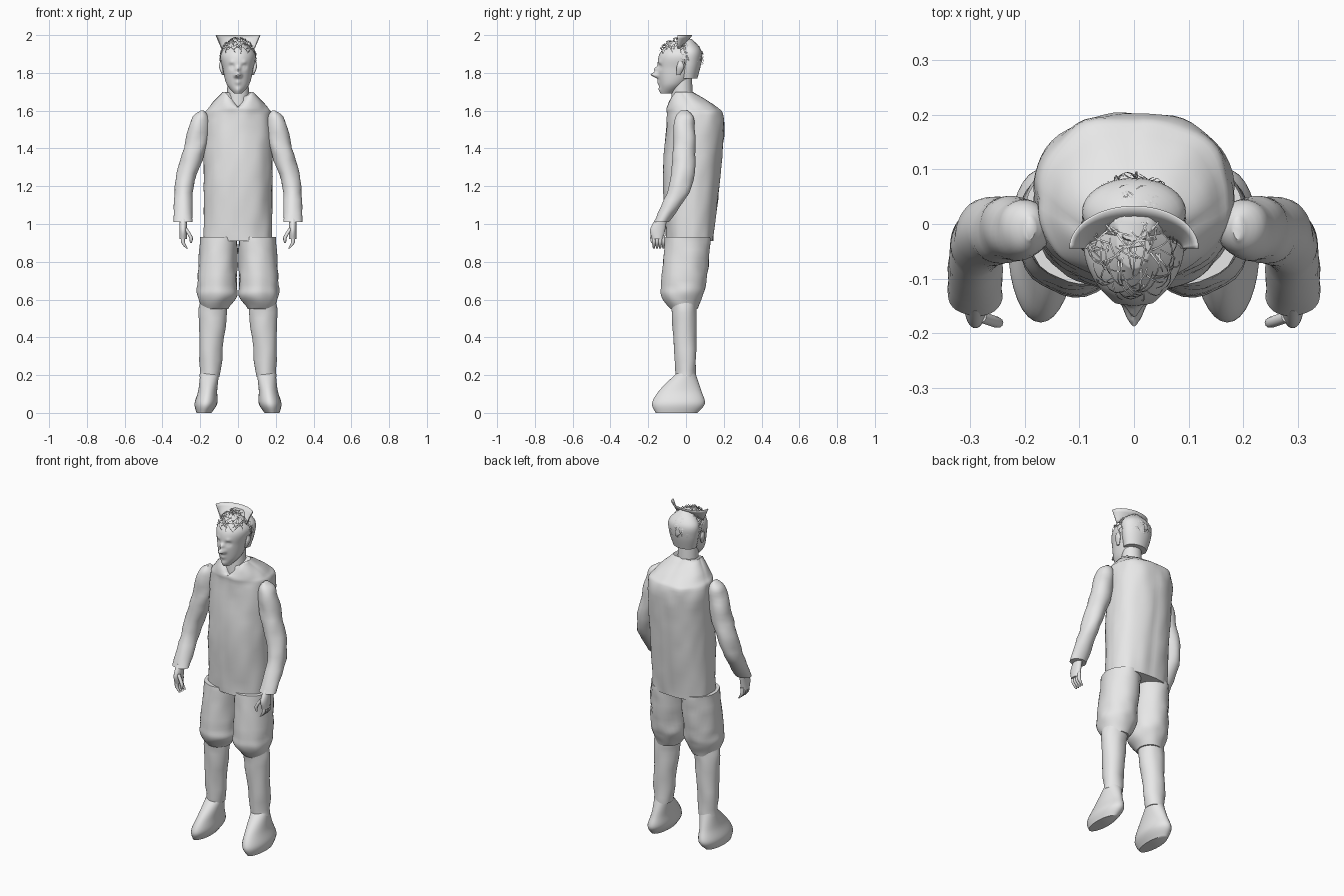
import bpy
import bmesh
import random
from math import cos, sin, pi, exp, radians
from mathutils import Vector, noise

random.seed(4)
if "Cube" in bpy.data.objects:
    bpy.data.objects.remove(bpy.data.objects["Cube"])

GREY = (.8, .8, .8, 1)
grey = bpy.data.materials.new("plain_grey")
grey.use_nodes = True
grey.diffuse_color = GREY
grey.node_tree.nodes["Principled BSDF"].inputs["Base Color"].default_value = GREY


def finish(name, bm):
    """Turn a bmesh into a smooth shaded object."""
    bmesh.ops.recalc_face_normals(bm, faces=bm.faces)
    mesh = bpy.data.meshes.new(name)
    bm.to_mesh(mesh)
    bm.free()
    mesh.materials.append(grey)
    obj = bpy.data.objects.new(name, mesh)
    bpy.context.collection.objects.link(obj)
    bpy.ops.object.select_all(action="DESELECT")
    obj.select_set(True)
    bpy.context.view_layer.objects.active = obj
    bpy.ops.object.shade_smooth_by_angle(angle=radians(50))
    return obj


def bridge(bm, first, second, closed):
    """Join two rows of vertices with quads."""
    count = len(first)
    for k in range(count if closed else count - 1):
        n = (k + 1) % count
        bm.faces.new((first[k], first[n], second[n], second[k]))


def refine(rows, steps):
    """Smoothly add cross-sections between the given ones."""
    rows = [Vector(row) for row in rows]
    result = []
    for i, (start, end) in enumerate(zip(rows, rows[1:])):
        lead = (end - rows[max(i - 1, 0)]) / 2
        tail = (rows[min(i + 2, len(rows) - 1)] - start) / 2
        for k in range(steps):
            t = k / steps
            ease = t * t * (3 - 2 * t)
            result.append(start.lerp(end, ease) + lead * t * (1 - t) ** 2 - tail * t * t * (1 - t))
    return result + rows[-1:]


def loft(name, rows, sides=32, steps=6, side=1, shape=None):
    """Skin elliptical sections given as (x, y, z, half width, half depth)."""
    bm = bmesh.new()
    rings = []
    for x, y, z, width, depth in refine(rows, steps):
        ring = []
        for k in range(sides):
            angle = 2 * pi * k / sides
            out = Vector((cos(angle), sin(angle), 0))
            point = Vector((x + out.x * width, y + out.y * depth, z))
            if shape:
                point = shape(point, out)
            point.x *= side
            ring.append(bm.verts.new(point))
        rings.append(ring)
    for lower, upper in zip(rings, rings[1:]):
        bridge(bm, lower, upper, closed=True)
    bm.faces.new(rings[0])
    bm.faces.new(rings[-1])
    return finish(name, bm)


def pair(name, rows, **options):
    """Build the left part and its mirror image."""
    for label, side in (("left_", 1), ("right_", -1)):
        loft(label + name, rows, side=side, **options)


def wrinkle(point, out):
    """Shallow folds in cloth."""
    return point + out * noise.noise(point * 16) * .007


def coat_shape(point, out):
    """Wrinkled and slightly boxy cloth, with a pointed dip at the front of the collar."""
    point = wrinkle(point, out)
    point += out * abs(out.x * out.y) * .02
    if out.y < 0 and point.z > 1.62:
        point.z -= (point.z - 1.62) * max(0, 1 - abs(point.x) / .07)
    return point


# Coat and sleeves
loft("coat", [(0, .02, .91, .18, .12), (0, .03, 1.25, .18, .15), (0, .05, 1.55, .18, .15),
              (0, .03, 1.62, .15, .13), (0, -.02, 1.7, .08, .05)],
     sides=64, shape=coat_shape)
pair("sleeve", [(.29, -.13, 1.01, .05, .04), (.285, -.03, 1.2, .05, .06),
                (.23, -.01, 1.4, .06, .06), (.2, -.01, 1.55, .05, .05),
                (.19, -.01, 1.6, .01, .02)], shape=wrinkle)

# Hands
pair("palm", [(.29, -.13, 1.03, .02, .03), (.29, -.15, .97, .02, .04), (.29, -.15, .92, .02, .03)])
for i, name in enumerate(("index", "middle", "ring", "little")):
    y = i / 60 - .17
    pair(name + "_finger", [(.29, y, .94, .01, .01), (.29, y, .9, .01, .01),
                            (.27, y, .87, .005, .005)], sides=10)
pair("thumb", [(.28, -.17, .98, .01, .01), (.25, -.18, .93, .01, .01),
               (.25, -.18, .9, .005, .005)], sides=10)

# Baggy breeches, lower legs and boots
pair("breeches", [(.1, .01, .93, .1, .12), (.11, -.01, .7, .105, .12),
                  (.11, -.02, .62, .105, .11), (.12, -.01, .55, .07, .07)], shape=wrinkle)
pair("lower_leg", [(.15, 0, .19, .053, .053), (.135, -.01, .5, .073, .063),
                   (.13, -.01, .6, .07, .07)], shape=wrinkle)
pair("boot", [(.18, -.05, 0, .04, .11), (.17, -.04, .05, .06, .14),
              (.16, -.03, .12, .05, .11), (.15, 0, .21, .05, .05)])

# Facial relief as (sideways, height, push, spread)
RELIEF = {
    "nose": (0, 1.79, .04, .015),
    "bridge": (0, 1.82, .02, .012),
    "lips": (0, 1.75, .01, .015),
    "chin": (0, 1.71, .01, .02),
    "nostril": (.014, 1.785, .01, .008),
    "socket": (.033, 1.835, -.012, .014),
    "eye": (.033, 1.832, .006, .007),
    "brow": (.035, 1.855, .006, .012),
}


def face_shape(point, out):
    """Push the features out of the front of the head."""
    if out.y < 0:
        push = 0
        for across, height, amount, spread in RELIEF.values():
            gap = Vector((abs(point.x) - across, point.z - height))
            push += amount * exp(-gap.length_squared / spread ** 2)
        point.y += push * out.y
    return point


# Neck, head and ears
loft("neck", [(0, -.02, 1.6, .06, .06), (0, -.02, 1.8, .055, .05)])
loft("head", [(0, -.1, 1.69, .02, .03), (0, -.07, 1.74, .06, .07), (0, -.04, 1.82, .08, .11),
              (0, -.03, 1.9, .09, .11), (0, -.03, 1.97, .03, .05)],
     sides=96, steps=12, shape=face_shape)
pair("ear", [(.08, -.04, 1.79, .005, .01), (.09, -.03, 1.83, .01, .02),
             (.09, -.03, 1.86, .005, .01)], sides=14)

# Short hair on the back of the head
loft("back_hair", [(0, .01, 1.77, .07, .05), (0, .02, 1.85, .09, .06),
                   (0, .02, 1.92, .09, .06), (0, 0, 1.98, .03, .03)])

# Flared crest of hair standing up across the crown
bm = bmesh.new()
rows = []
for height in range(5):
    t = height / 4
    rows.append([])
    for k in range(33):
        angle = pi * k / 32
        rows[-1].append(bm.verts.new(((.085 + .03 * t) * cos(angle),
                                      (.02 + .055 * t) * sin(angle) - .045,
                                      1.93 + .07 * t)))
for lower, upper in zip(rows, rows[1:]):
    bridge(bm, lower, upper, closed=False)
crest = finish("hair_crest", bm)
thickness = crest.modifiers.new("thickness", "SOLIDIFY")
thickness.thickness = .004


def random_direction():
    return Vector([random.gauss(0, 1) for axis in "xyz"]).normalized()


# Loose tangled strands lying over the scalp
bm = bmesh.new()
scalp_centre = Vector((0, -.03, 1.87))
scalp_size = Vector((.092, .115, .11))
for strand in range(450):
    root = random_direction()
    if root.z < (.45 if root.y < 0 else -.1):
        continue
    along = root.cross(random_direction()).normalized()
    across = root.cross(along) * .002
    previous = None
    for k in range(5):
        t = k / 4
        point = (root + along * (t - .5) / 2).normalized() * (1 + .1 * sin(pi * t))
        point = scalp_centre + point * scalp_size
        point.z = min(point.z, 1.99)
        edge = [bm.verts.new(point + across * (1 - t / 2)), bm.verts.new(point - across * (1 - t / 2))]
        if previous:
            bridge(bm, previous, edge, closed=False)
        previous = edge
finish("hair_strands", bm)
